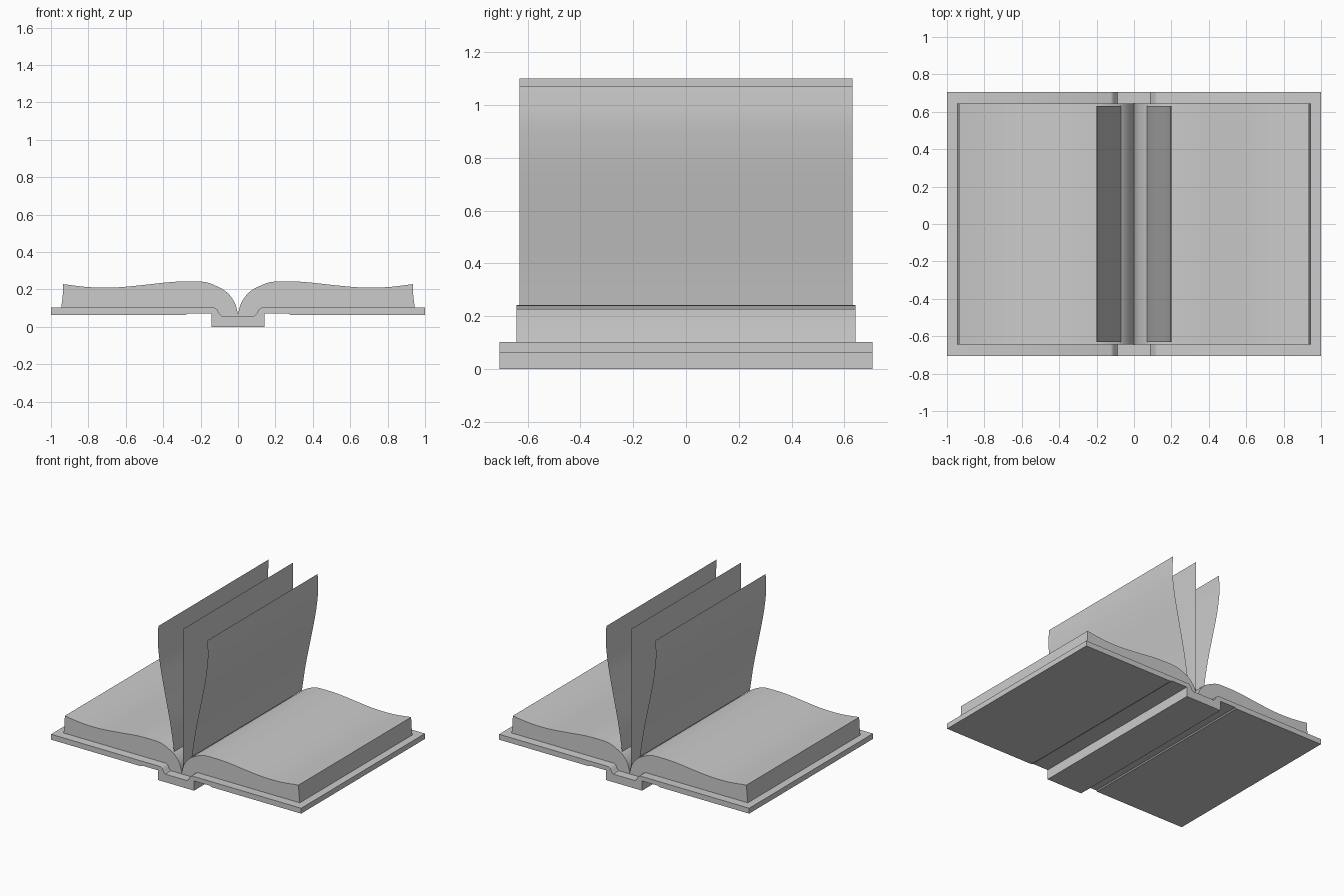
import bpy, bmesh

if "Cube" in bpy.data.objects:
    bpy.data.objects.remove(bpy.data.objects["Cube"])

paper = bpy.data.materials.new("plain grey")
paper.diffuse_color = (0.6, 0.6, 0.6, 1)
paper.use_nodes = True
paper.node_tree.nodes["Principled BSDF"].inputs["Base Color"].default_value = paper.diffuse_color


def make(name, bm, angle=0.6):
    me = bpy.data.meshes.new(name)
    bm.to_mesh(me)
    bm.free()
    ob = bpy.data.objects.new(name, me)
    bpy.context.collection.objects.link(ob)
    me.materials.append(paper)
    bpy.ops.object.select_all(action='DESELECT')
    ob.select_set(True)
    bpy.context.view_layer.objects.active = ob
    bpy.ops.object.shade_smooth_by_angle(angle=angle)
    return ob


def extrude_profile(name, pts, half, closed=True):
    """Sweep an x-z profile from y = -half to y = +half."""
    bm = bmesh.new()
    a = [bm.verts.new((x, -half, z)) for x, z in pts]
    b = [bm.verts.new((x, half, z)) for x, z in pts]
    n = len(pts)
    for i in range(n if closed else n - 1):
        j = (i + 1) % n
        bm.faces.new((a[i], a[j], b[j], b[i]))
    if closed:
        bm.faces.new(a)
        bm.faces.new(b[::-1])
        bmesh.ops.recalc_face_normals(bm, faces=bm.faces)
    return make(name, bm)


def smooth_curve(p, steps=4):
    """Catmull-Rom curve through the points."""
    q = [p[0]] + p + [p[-1]]
    out = []
    for i in range(1, len(q) - 2):
        for s in range(steps):
            t = s / steps
            out.append(tuple(0.5 * (2 * b + (c - a) * t + (2*a - 5*b + 4*c - d) * t*t
                                    + (3*b - a - 3*c + d) * t**3)
                             for a, b, c, d in zip(*q[i - 1:i + 3])))
    return out + [p[-1]]


def mirror(pts, side):
    return [(x * side, z) for x, z in pts]


# hard cover with a dropped spine
half_cover = [(0.143, 0.0), (0.143, 0.07), (0.27, 0.07), (0.28, 0.063), (1.0, 0.063),
              (1.0, 0.102), (0.125, 0.102), (0.11, 0.092), (0.10, 0.07), (0.088, 0.058)]
extrude_profile("cover", half_cover + mirror(half_cover, -1)[::-1], 0.707)

# page blocks: wavy top, leaning fore edge, foot filling the spine hollow
page_top = smooth_curve([(0.0, 0.065), (0.012, 0.115), (0.03, 0.15), (0.06, 0.185), (0.10, 0.21),
                         (0.17, 0.238), (0.26, 0.242), (0.36, 0.239), (0.52, 0.222),
                         (0.66, 0.21), (0.80, 0.212), (0.935, 0.228)])
page_foot = [(0.937, 0.17), (0.945, 0.10), (0.125, 0.10), (0.11, 0.092),
             (0.10, 0.07), (0.088, 0.058), (0.0, 0.058)]
for side, label in ((-1, "left"), (1, "right")):
    extrude_profile(label + "_pages", mirror(page_top + page_foot, side), 0.643)

# loose sheets standing up from the gutter
leaf = smooth_curve([(0.07, 0.195), (0.10, 0.385), (0.144, 0.60), (0.178, 0.77),
                     (0.195, 0.89), (0.20, 0.97), (0.196, 1.07)])
for side, label in ((-1, "left"), (1, "right")):
    extrude_profile(label + "_sheet", mirror(leaf, side), 0.63, closed=False)
extrude_profile("middle_sheet", [(0, 0.07), (0, 1.10)], 0.63, closed=False)
